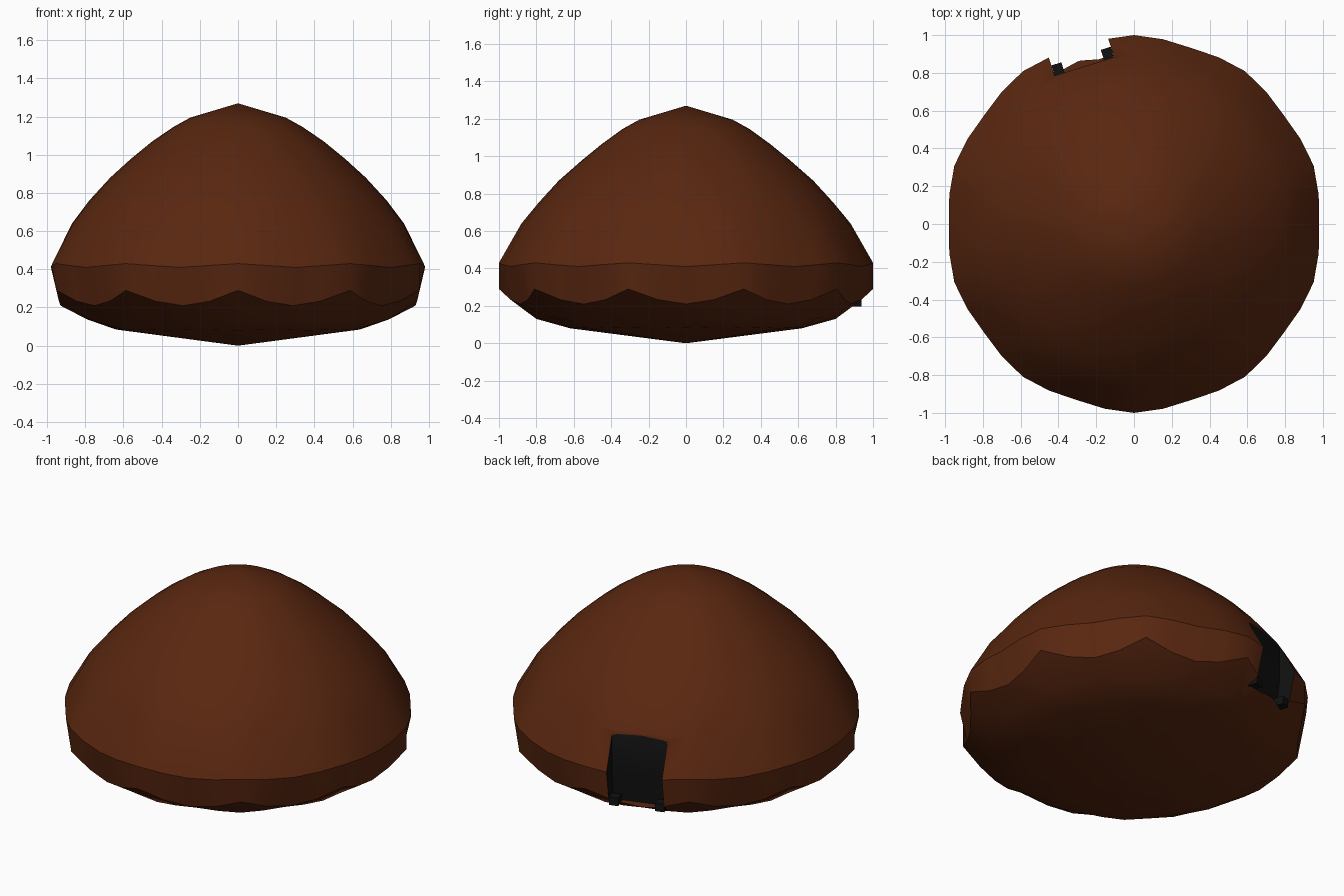
import bpy, bmesh, math
from mathutils import Matrix, Vector

if "Cube" in bpy.data.objects:
    bpy.data.objects.remove(bpy.data.objects["Cube"])


def material(name, rgb):
    m = bpy.data.materials.new(name)
    m.diffuse_color = (*rgb, 1)
    m.use_nodes = True
    m.node_tree.nodes["Principled BSDF"].inputs["Base Color"].default_value = m.diffuse_color
    return m


brown = material("dark brown", (0.100, 0.0200, 0.0050))
black = material("black", (0.0055, 0.0055, 0.0055))
SEG = 40
NOTCH = math.radians(107.5)

# profile rows, top to bottom: radius and height at the scallop valleys, then at the cusps
rows = [(.25, 1.195, .25, 1.195), (.34, 1.145, .34, 1.145), (.45, 1.07, .45, 1.065),
        (.56, .98, .56, .975), (.67, .88, .68, .87), (.78, .76, .785, .755),
        (.87, .64, .88, .64), (.98, .41, 1.0, .43),
        (.93, .21, 1.0, .29), (.80, .145, .80, .13), (.64, .085, .62, .08)]


def make(name, bm, mats):
    bmesh.ops.recalc_face_normals(bm, faces=bm.faces)
    me = bpy.data.meshes.new(name)
    bm.to_mesh(me)
    bm.free()
    for m in mats:
        me.materials.append(m)
    ob = bpy.data.objects.new(name, me)
    bpy.context.collection.objects.link(ob)
    return ob


# domed shell with a scalloped rim
bm = bmesh.new()
rings = []
for n, (r0, z0, r1, z1) in enumerate(rows):
    ring = []
    for i in range(SEG):
        a = 2 * math.pi * i / SEG
        k = abs(((math.degrees(a) + 18) % 36) - 18) / 18     # 0 valley, 1 cusp
        if n == 8:
            k = k ** 1.8                                       # pointed scallops
        r, z = r0 + (r1 - r0) * k, z0 + (z1 - z0) * k
        ring.append(bm.verts.new((r * math.cos(a), r * math.sin(a), z)))
    rings.append(ring)
top, bottom = bm.verts.new((0, 0, 1.27)), bm.verts.new((0, 0, 0))
for i in range(SEG):
    j = (i + 1) % SEG
    bm.faces.new((top, rings[0][i], rings[0][j]))
    bm.faces.new((bottom, rings[-1][j], rings[-1][i]))
    for a, b in zip(rings, rings[1:]):
        bm.faces.new((a[i], b[i], b[j], a[j]))
dome = make("dome", bm, [brown, black])

# notch cutter: black walls, brown floor, back wall leaning in below the rim
bm = bmesh.new()
prof = [(.875, .9), (.875, .40), (.85, .20), (1.3, .20), (1.3, .9)]
sides = [[bm.verts.new((r, t, z)) for r, z in prof] for t in (-.165, .165)]
bm.faces.new(sides[0])
bm.faces.new(sides[1][::-1])
for i in range(5):
    j = (i + 1) % 5
    bm.faces.new((sides[0][i], sides[0][j], sides[1][j], sides[1][i]))
for f in bm.faces:
    c = f.calc_center_median()
    f.material_index = 0 if c.z < .21 else 1
bmesh.ops.rotate(bm, verts=bm.verts, cent=(0, 0, 0), matrix=Matrix.Rotation(NOTCH, 3, 'Z'))
cutter = make("notch_cutter", bm, [brown, black])
cutter.hide_render = True

mod = dome.modifiers.new("notch", 'BOOLEAN')
mod.operation = 'DIFFERENCE'
mod.solver = 'EXACT'
mod.object = cutter
bpy.context.view_layer.objects.active = dome
dome.select_set(True)
bpy.ops.object.modifier_apply(modifier=mod.name)
bpy.data.objects.remove(cutter)
bpy.ops.object.shade_smooth_by_angle(angle=math.radians(32))

# black strips along both sides of the notch floor
bm = bmesh.new()
for s in (-1, 1):
    res = bmesh.ops.create_cube(bm, size=1)
    bmesh.ops.scale(bm, verts=res['verts'], vec=(.06, .055, .05))
    bmesh.ops.translate(bm, verts=res['verts'], vec=(.902, s * .137, .222))
bmesh.ops.rotate(bm, verts=bm.verts, cent=(0, 0, 0), matrix=Matrix.Rotation(NOTCH, 3, 'Z'))
make("notch_side_strips", bm, [black])
